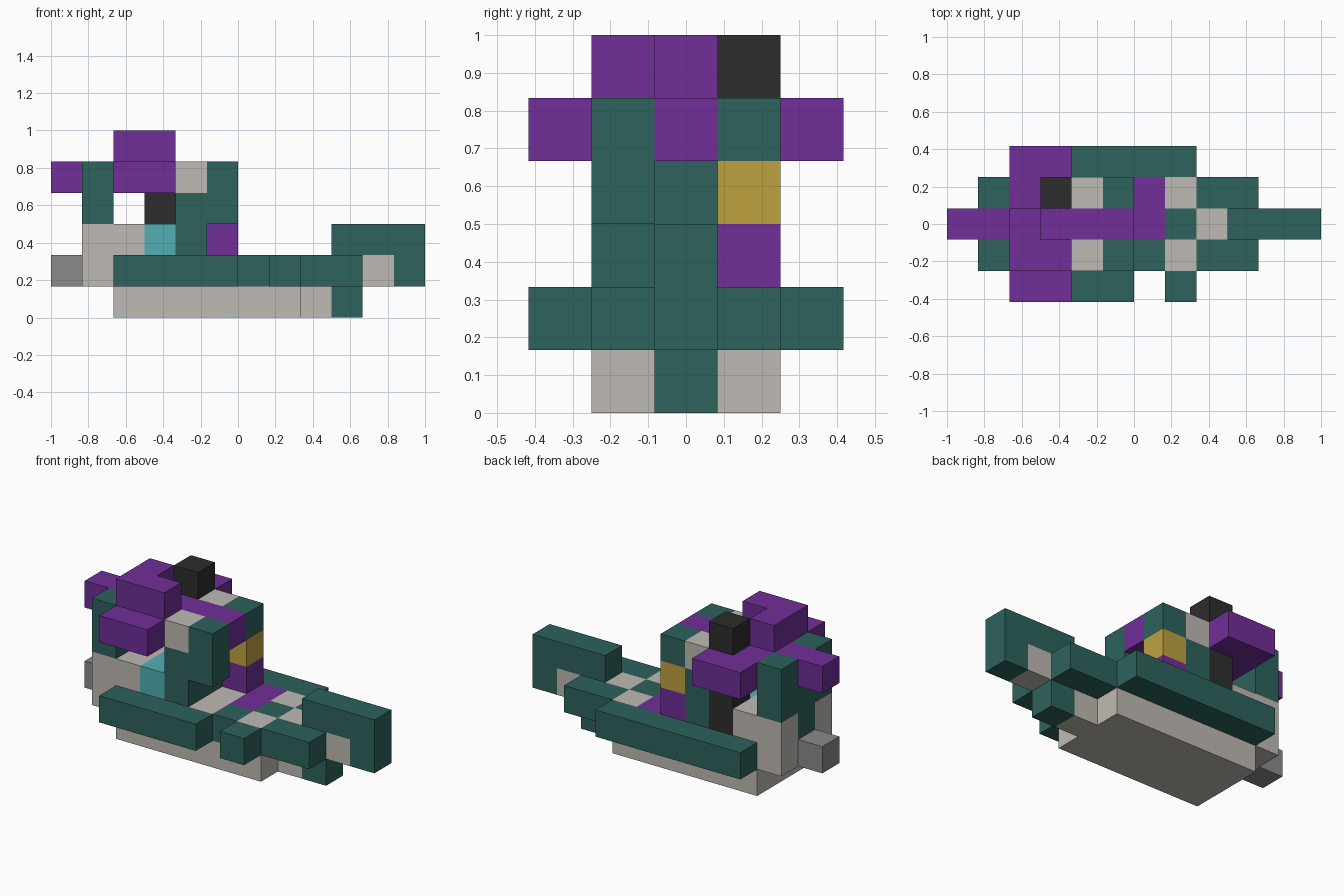
import bpy
import bmesh
from mathutils import Vector, Matrix

if "Cube" in bpy.data.objects:
    bpy.data.objects.remove(bpy.data.objects["Cube"], do_unlink=True)

CELL = 1 / 6                      # edge of one building block
CORNER = Vector((-1, -2.5 * CELL, 0))


def srgb(hex_code):
    def linear(c):
        return c / 12.92 if c <= 0.04045 else ((c + 0.055) / 1.055) ** 2.4
    return tuple(linear(b / 255) for b in bytes.fromhex(hex_code)) + (1,)


def material(name, hex_code):
    mat = bpy.data.materials.new(name)
    mat.use_nodes = True
    mat.diffuse_color = srgb(hex_code)
    shader = mat.node_tree.nodes["Principled BSDF"]
    shader.inputs["Base Color"].default_value = mat.diffuse_color
    shader.inputs["Roughness"].default_value = 0.9
    return mat


green = material("deep green", "2d625c")
purple = material("purple", "702e98")
beige = material("warm beige", "bfbab3")
black = material("charcoal", "2d2d2d")
gold = material("gold", "bea240")
cyan = material("cyan", "52afb4")
grey = material("grey", "8a8b87")


def block(name, mat, start, size=(1, 1, 1)):
    """Box starting at a grid cell, measured in whole cells."""
    bm = bmesh.new()
    bmesh.ops.create_cube(bm, size=1)
    start, size = Vector(start), Vector(size)
    centre = CORNER + (start + size / 2) * CELL
    scale = Matrix.Diagonal((size * CELL).to_4d())
    bm.transform(Matrix.Translation(centre) @ scale)
    mesh = bpy.data.meshes.new(name)
    bm.to_mesh(mesh)
    bm.free()
    mesh.materials.append(mat)
    obj = bpy.data.objects.new(name, mesh)
    bpy.context.collection.objects.link(obj)


def pair(name, mat, start, size=(1, 1, 1)):
    """The same block on the front and the back of the centre row."""
    x, y, z = start
    block("front_" + name, mat, start, size)
    block("back_" + name, mat, (x, 5 - y - size[1], z), size)


# Keel
block("keel", beige, (2, 1, 0), (6, 3, 1))
block("keel_neck", beige, (8, 2, 0))
block("keel_tip", green, (9, 2, 0))

# Deck
block("deck", beige, (1, 1, 1), (5, 3, 1))
block("front_deck_patch", green, (6, 1, 1))
block("deck_stripe", purple, (6, 2, 1), (1, 2, 1))
pair("deck_spot", beige, (7, 1, 1))
block("deck_centre", green, (7, 2, 1))
pair("deck_end", green, (8, 1, 1), (2, 1, 1))
block("deck_end_spot", beige, (8, 2, 1))
block("stern_knob", grey, (0, 2, 1))

# Side fins
block("front_fin", green, (2, 0, 1), (4, 1, 1))
block("front_small_fin", green, (7, 0, 1))
block("back_fin", green, (2, 4, 1), (6, 1, 1))

# Tail
block("tail_base", green, (9, 2, 1))
block("tail_underside", beige, (10, 2, 1))
block("tail_tip", green, (11, 2, 1))
block("tail_top", green, (9, 2, 2), (3, 1, 1))

# Rear wall of the body
pair("rear_wall_foot", beige, (1, 1, 2))
block("rear_wall_centre", green, (1, 2, 2))
block("rear_wall", green, (1, 1, 3), (1, 3, 1))
pair("rear_wall_top", green, (1, 1, 4))
block("seat", beige, (2, 1, 2), (1, 3, 1))

# Inside of the body
block("cyan_insert", cyan, (3, 1, 2), (1, 2, 1))
block("dark_post", black, (3, 3, 2), (1, 1, 2))

# Chest
block("chest", green, (4, 1, 2), (1, 3, 2))
block("front_chest_plate", green, (5, 1, 3))
block("back_chest_plate", gold, (5, 3, 3))
block("back_chest_foot", purple, (5, 3, 2))
pair("shoulder_spot", beige, (4, 1, 4))
pair("shoulder", green, (5, 1, 4))

# Roof ridge, crossbar and crest
block("rear_ridge", purple, (0, 2, 4), (2, 1, 1))
block("crossbar", purple, (2, 0, 4), (2, 5, 1))
block("chest_ridge", purple, (4, 2, 4), (2, 1, 1))
block("crest_front", purple, (2, 1, 5), (2, 1, 1))
block("crest_rear", purple, (2, 2, 5))
block("crest_knob", black, (3, 3, 5))
